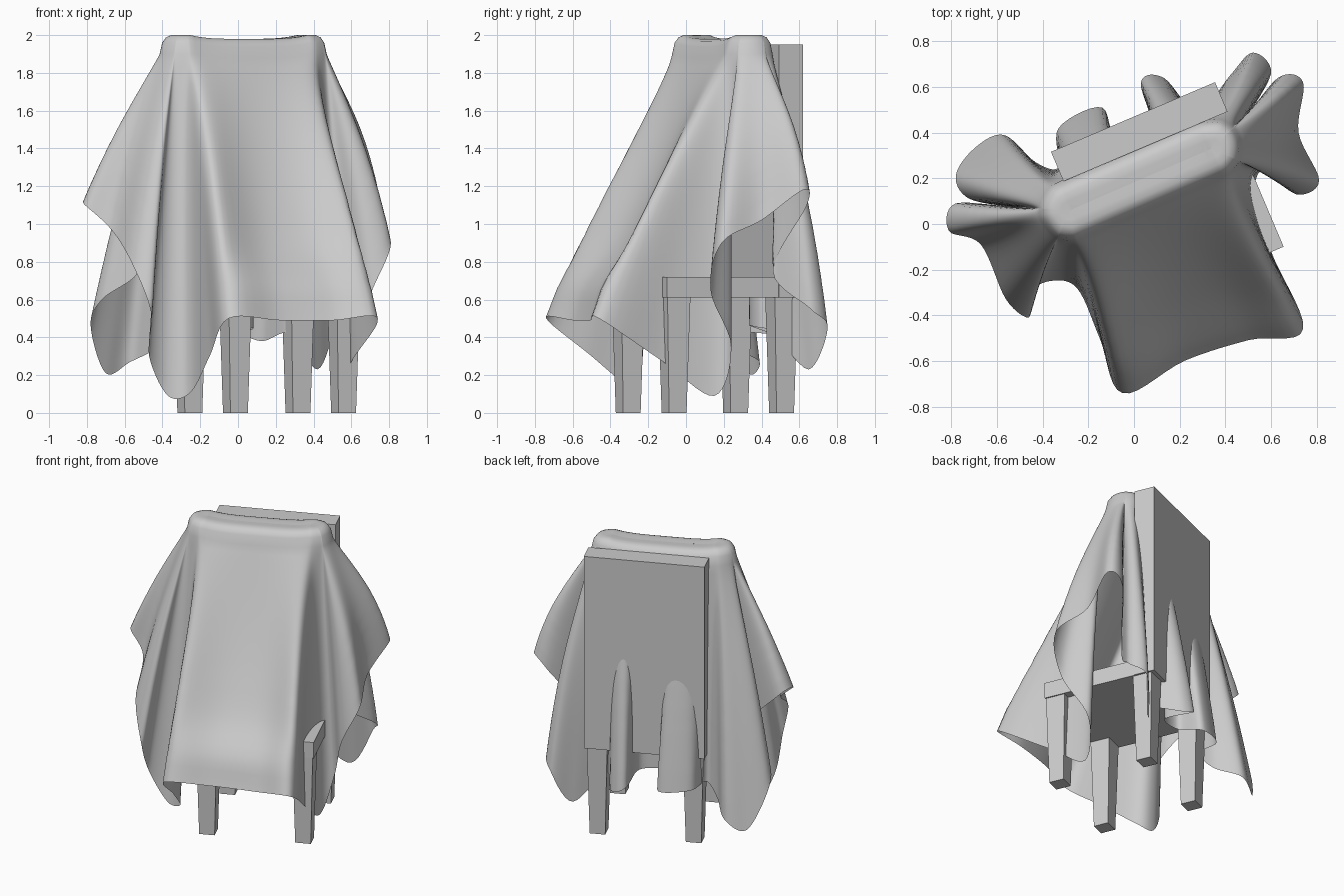
import bpy, bmesh, math
from mathutils import Vector, Matrix

if "Cube" in bpy.data.objects:
    bpy.data.objects.remove(bpy.data.objects["Cube"])

# Chair frame: turned about z, local -y is the chair's front
CHAIR = Matrix.Translation((0.152, 0.10, 0)) @ Matrix.Rotation(math.radians(23), 4, 'Z')
FRONT = Vector((0.39, -0.92, 0))


def add_mesh(name, bm):
    bmesh.ops.recalc_face_normals(bm, faces=bm.faces)
    me = bpy.data.meshes.new(name)
    bm.to_mesh(me)
    bm.free()
    ob = bpy.data.objects.new(name, me)
    bpy.context.collection.objects.link(ob)
    return ob


def block(name, lo, hi, taper=1.0):
    """Box from lo to hi in chair space; taper scales its lower end."""
    lo, hi = Vector(lo), Vector(hi)
    mid, size = (lo + hi) / 2, hi - lo
    bm = bmesh.new()
    bmesh.ops.create_cube(bm, size=1)
    for v in bm.verts:
        k = taper if v.co.z < 0 else 1.0
        v.co = mid + Vector((v.co.x * size.x * k, v.co.y * size.y * k, v.co.z * size.z))
    ob = add_mesh(name, bm)
    ob.matrix_world = CHAIR
    return ob


# Chair
block("seat", (-0.385, -0.38, 0.61), (0.385, 0.38, 0.72))
block("backrest", (-0.39, 0.26, 0.61), (0.39, 0.40, 1.95))
for sx, side in ((-1, "left"), (1, "right")):
    x = 0.311 * sx
    for y, end in ((-0.309, "front"), (0.309, "back")):
        block(f"{end}_{side}_leg", (x - .066, y - .066, 0), (x + .066, y + .066, 0.615), 0.76)

# Cloth: hem control points, from the front left corner round by the left
HEM = [
    (-.05, -.74, .50), (-.15, -.50, .30), (-.25, -.28, .11), (-.37, -.25, .09),
    (-.47, -.31, .30), (-.46, -.41, .53), (-.56, -.33, .79), (-.67, -.09, .97),
    (-.81, -.03, 1.10), (-.78, .09, 1.08), (-.52, .07, .78), (-.72, .11, .60),
    (-.78, .21, .46), (-.70, .33, .21), (-.57, .39, .27), (-.43, .27, .34),
    (-.33, .25, .42), (-.33, .42, .42), (-.14, .51, .40), (-.08, .34, .46),
    (.08, .40, .45), (.03, .62, .42), (.13, .64, .38), (.28, .49, .42),
    (.42, .65, .23), (.52, .75, .45), (.60, .66, .55), (.49, .46, .75),
    (.63, .64, 1.10), (.74, .62, 1.18), (.72, .40, 1.02), (.81, .19, .90),
    (.71, .13, .65), (.58, .24, .35), (.53, .15, .09), (.60, -.12, .27),
    (.74, -.46, .50), (.50, -.50, .49), (.22, -.59, .49)]
A, B = Vector((-.28, .06, 0)), Vector((.34, .33, 0))
AXIS = B - A
RADIUS, SUB, LEVELS = 0.135, 7, 28


def spline(pts):
    """Closed smooth curve through pts."""
    out, n = [], len(pts)
    for i in range(n):
        a, b, c, d = (pts[(i + k) % n] for k in (-1, 0, 1, 2))
        for j in range(SUB):
            t = j / SUB
            out.append(.5 * (2 * b + (c - a) * t + (2 * a - 5 * b + 4 * c - d) * t * t
                             + (3 * b - a - 3 * c + d) * t ** 3))
    return out


def relax(pts, times):
    """Even out a closed loop."""
    for _ in range(times):
        pts = [(pts[i - 1] + p * 2 + pts[(i + 1) % len(pts)]) / 4 for i, p in enumerate(pts)]
    return pts


# Each hem point hangs from the nearest point of the ridge
hem = [Vector(p) for p in HEM]
ridge, rim = [], []
for p in hem:
    flat = Vector((p.x, p.y, 0))
    t = max(0, min(1, (flat - A).dot(AXIS) / AXIS.length_squared))
    c = A + AXIS * t
    ridge.append(c)
    rim.append(c + (flat - c).normalized() * RADIUS)
hem, ridge, rim = spline(hem), relax(spline(ridge), 40), relax(spline(rim), 40)

# Rounded ridge cross-section
rings = []
for r, z in ((0, 1.978), (.3, 1.980), (.55, 1.980), (.75, 1.968), (.9, 1.94), (1, 1.88)):
    ring = []
    for c, e in zip(ridge, rim):
        p = c.lerp(e, r)
        t = (p - A).dot(AXIS) / AXIS.length_squared
        p.z = z + .02 * min(1, abs(2 * t - 1)) ** 4
        ring.append(p)
    rings.append(ring)

# Fall to the hem: folds deepen downwards, the front panel breaks over the seat edge
top, n = rings[-1], len(hem)
for k in range(1, LEVELS + 1):
    f = k / LEVELS
    ring = []
    for i, (a, h) in enumerate(zip(top, hem)):
        p = a.lerp(h, f)
        bulge = .06 + .13 * max(0, min(h.x, h.y * 2))
        p += Vector((h.x - a.x, h.y - a.y, 0)) * bulge * math.sin(math.pi * f)
        s = (i - 36 * SUB) / (3 * SUB)
        if 0 < s < 1:
            w = math.sin(math.pi * s) ** .7
            p += FRONT * w * (.05 * math.exp(-((f - .87) / .1) ** 2)
                              - .08 * math.sin(math.pi * f))
        ring.append(p)
    rings.append(relax(ring, int(22 * (1 - f) ** 1.5)))

bm = bmesh.new()
grid = [[bm.verts.new(p) for p in ring] for ring in rings]
for r0, r1 in zip(grid, grid[1:]):
    for i in range(n):
        j = (i + 1) % n
        bm.faces.new((r0[i], r1[i], r1[j], r0[j]))
bmesh.ops.remove_doubles(bm, verts=bm.verts, dist=1e-4)
for f in bm.faces:
    f.smooth = True
add_mesh("draped_cloth", bm)
